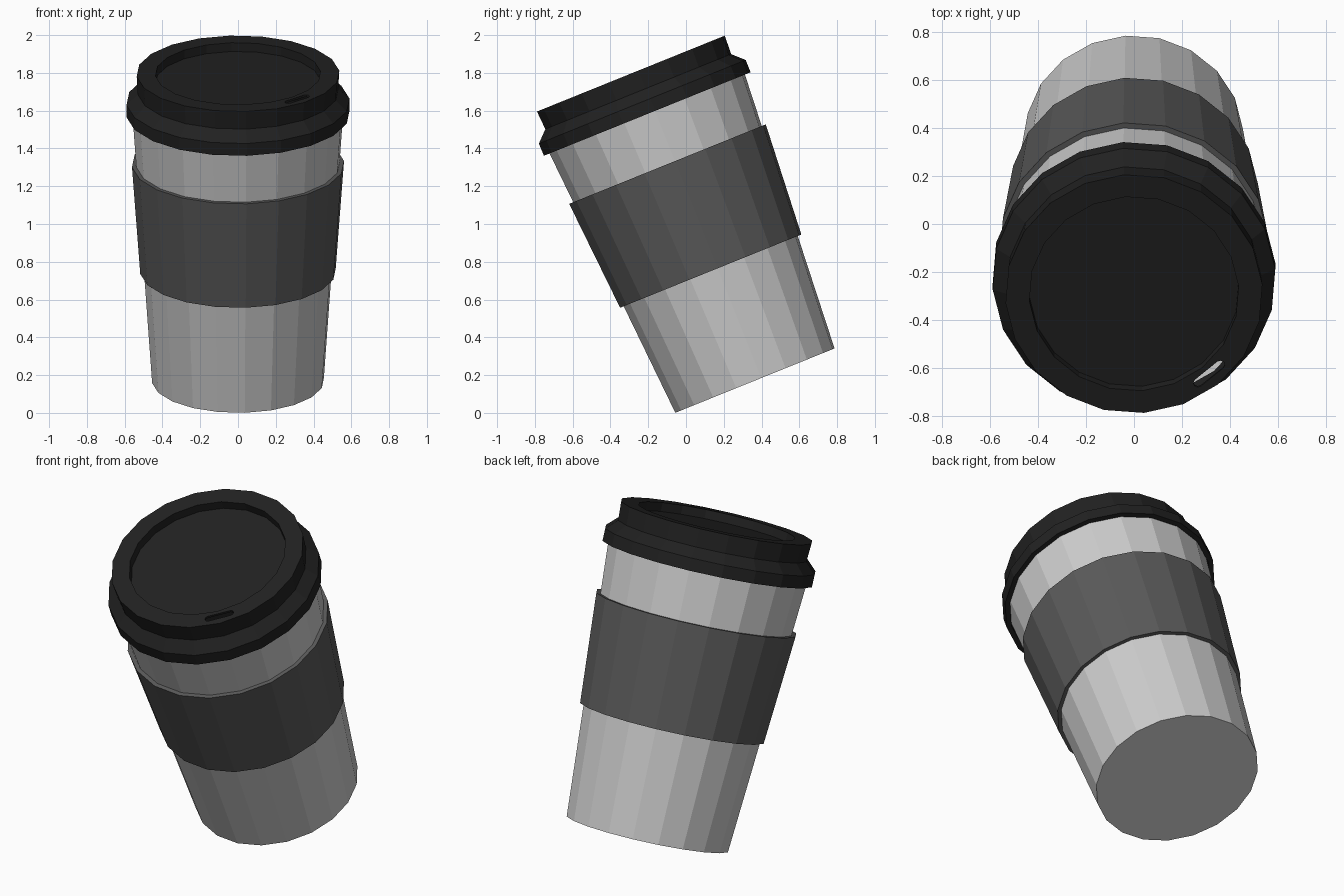
import bpy, bmesh
from math import sin, cos, pi, radians
from mathutils import Matrix

if "Cube" in bpy.data.objects:
    bpy.data.objects.remove(bpy.data.objects["Cube"])

SIDES, PHASE = 20, radians(4.5)
# cup leans towards the front, standing on its rear-facing base edge
TILT = Matrix.Translation((0, 0.365, 0.171)) @ Matrix.Rotation(radians(22), 4, 'X')


def material(name, v):
    m = bpy.data.materials.new(name)
    m.diffuse_color = (v, v, v, 1)
    m.use_nodes = True
    m.node_tree.nodes["Principled BSDF"].inputs["Base Color"].default_value = m.diffuse_color
    return m


def finish(name, bm, mat=None):
    bmesh.ops.recalc_face_normals(bm, faces=bm.faces)
    me = bpy.data.meshes.new(name)
    bm.to_mesh(me)
    bm.free()
    ob = bpy.data.objects.new(name, me)
    bpy.context.collection.objects.link(ob)
    ob.matrix_world = TILT
    if mat:
        me.materials.append(mat)
    return ob


def lathe(name, profile, mat=None, loop=False):
    """Turn (radius, height) points; cap both ends, or close into a ring."""
    bm = bmesh.new()
    angles = [PHASE + 2 * pi * i / SIDES for i in range(SIDES)]
    rings = [[bm.verts.new((r * sin(a), -r * cos(a), h)) for a in angles]
             for r, h in profile]
    pairs = list(zip(rings, rings[1:]))
    if loop:
        pairs.append((rings[-1], rings[0]))
    else:
        bm.faces.new(rings[0])
        bm.faces.new(rings[-1])
    for a, b in pairs:
        for i in range(SIDES):
            j = (i + 1) % SIDES
            bm.faces.new((a[i], a[j], b[j], b[i]))
    return finish(name, bm, mat)


# tapered hollow cup
lathe("cup_body", [(0.456, 0), (0.562, 1.56), (0.55, 1.56), (0.445, 0.015)])

# grip sleeve
lathe("sleeve", [(0.519, 0.625), (0.563, 1.236), (0.538, 1.236), (0.497, 0.625)],
      material("sleeve_grey", 0.10), loop=True)

# stepped lid with recessed top
lid = lathe("lid", [(0.438, 1.703), (0.438, 1.753), (0.538, 1.753), (0.532, 1.65),
                    (0.592, 1.592), (0.592, 1.522), (0.564, 1.522), (0.568, 1.582),
                    (0.516, 1.64), (0.521, 1.741), (0.452, 1.741), (0.452, 1.69)],
            material("lid_black", 0.015))

# drinking slot cut through the lid rim
bm = bmesh.new()
half, rad, turn = 0.062, 0.019, radians(41)
outline = []
for end, start in ((1, -pi / 2), (-1, pi / 2)):
    for k in range(5):
        a = start + k * pi / 4
        outline.append(bm.verts.new((end * half + rad * cos(a), -0.478 + rad * sin(a), 1.715)))
face = bm.faces.new(outline)
top = bmesh.ops.extrude_face_region(bm, geom=[face])["geom"]
bmesh.ops.translate(bm, vec=(0, 0, 0.08),
                    verts=[g for g in top if isinstance(g, bmesh.types.BMVert)])
bm.transform(Matrix.Rotation(turn, 4, 'Z'))
cutter = finish("slot_cutter", bm)
cutter.hide_render = True

mod = lid.modifiers.new("slot", 'BOOLEAN')
mod.operation, mod.solver, mod.object = 'DIFFERENCE', 'EXACT', cutter
bpy.context.view_layer.objects.active = lid
bpy.ops.object.modifier_apply(modifier=mod.name)
bpy.data.objects.remove(cutter)
